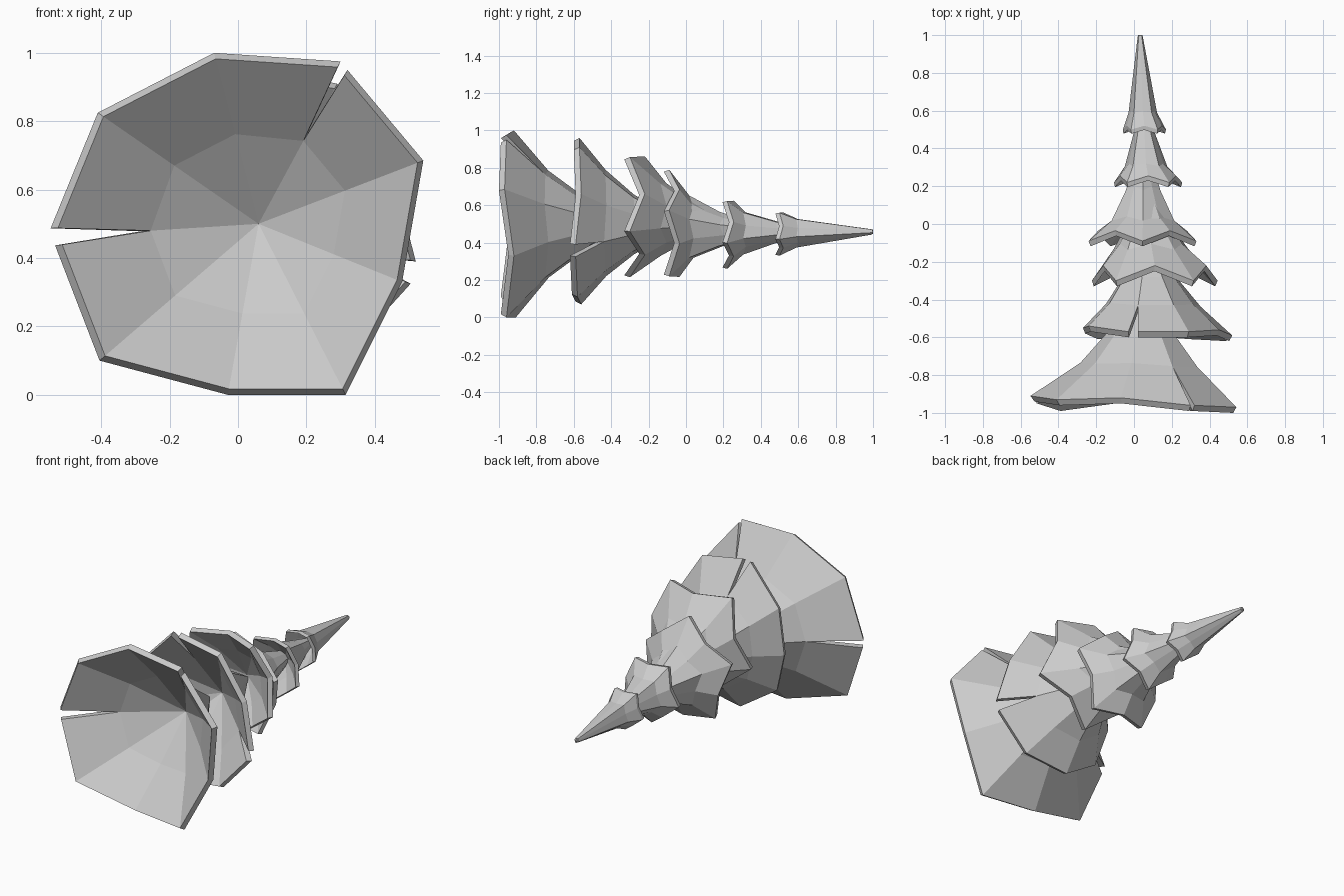
import bpy, bmesh, math
from mathutils import Vector

if "Cube" in bpy.data.objects:
    bpy.data.objects.remove(bpy.data.objects["Cube"])


def tier(name, rim, slits, axis, y0, mid, neck, tip_y, inner_y, t):
    """Hollow skirt of branches: rim -> mid ring -> neck ring -> tip, with thick notched edge."""
    bm = bmesh.new()
    n = len(rim)
    rim = [Vector(p) for p in rim]

    def toward(p, f, dy):
        return Vector((axis[0] + (p.x - axis[0]) * f,
                       y0 + (p.y - y0) * 0.4 + dy,
                       axis[1] + (p.z - axis[1]) * f))

    # a notch's two rim corners share one point on the upper rings
    share, bases = {}, []
    for i in range(n):
        if i - 1 in slits:
            share[i] = len(bases) - 1
        else:
            share[i] = len(bases)
            bases.append((rim[i] + rim[(i + 1) % n]) / 2 if i in slits else rim[i])
    add = bm.verts.new
    ro = [add(p) for p in rim]
    ri = [add((axis[0] + (p.x - axis[0]) * .965, p.y - t, axis[1] + (p.z - axis[1]) * .965))
          for p in rim]
    mo = [add(toward(b, *mid)) for b in bases]
    mi = [add(toward(b, mid[0] * .92, mid[1] - t * .8)) for b in bases]
    no = [add(toward(b, *neck)) for b in bases]
    top = add((axis[0], tip_y, axis[1]))
    inner = add((axis[0], inner_y, axis[1]))
    for i in range(n):
        j = (i + 1) % n
        a, b = share[i], share[j]
        if i in slits:
            for k in (i, j):
                bm.faces.new((ro[k], ri[k], mi[a], mo[a]))
            continue
        for quad in ((ro[i], ro[j], mo[b], mo[a]), (ri[i], ri[j], ro[j], ro[i]),
                     (ri[j], ri[i], mi[a], mi[b]), (mo[a], mo[b], no[b], no[a])):
            bm.faces.new(quad)
        bm.faces.new((no[a], no[b], top))
        bm.faces.new((mi[b], mi[a], inner))
    bmesh.ops.recalc_face_normals(bm, faces=bm.faces[:])
    me = bpy.data.meshes.new(name)
    bm.to_mesh(me)
    bm.free()
    bpy.context.collection.objects.link(bpy.data.objects.new(name, me))


def zigzag(cx, cz, rx, rz, y_low, y_high, start):
    """Five-pointed drooping rim."""
    pts = []
    for k in range(10):
        a = math.radians(start + 36 * k)
        f, y = (1, y_low) if k % 2 == 0 else (.82, y_high)
        pts.append((cx + rx * f * math.cos(a), y, cz + rz * f * math.sin(a)))
    return pts


# widest two skirts, with notches
tier("bottom_branches",
     [(.32, -.96, .95), (.30, -.96, .975), (-.07, -.92, 1.0), (-.41, -.93, .825),
      (-.548, -.91, .487), (-.535, -.92, .437), (-.405, -.96, .10), (-.03, -.91, 0),
      (.315, -.96, 0), (.48, -.92, .33), (.542, -.97, .685)],
     {0, 4}, (.06, .50), -.93, (.57, .19), (.32, .36), -.35, -.58, .03)
tier("second_branches",
     [(.29, -.57, .91), (.02, -.57, .96), (-.03, -.57, .955), (-.24, -.54, .74),
      (-.27, -.55, .46), (-.2, -.58, .22), (.03, -.56, .07), (.31, -.58, .11),
      (.505, -.59, .325), (.52, -.59, .39), (.45, -.56, .66)],
     {1, 8}, (.07, .49), -.57, (.64, .14), (.36, .29), 0, -.25, .03)

# zigzag skirts growing smaller toward the tip
tier("third_branches", zigzag(.11, .57, .35, .355, -.30, -.22, 54), set(),
     (.06, .50), -.26, (.6, .14), (.33, .28), .25, .0, .03)
tier("fourth_branches", zigzag(.045, .475, .30, .315, -.09, -.035, 18), set(),
     (.05, .46), -.06, (.58, .09), (.32, .25), .5, .12, .028)
tier("fifth_branches", zigzag(.075, .46, .19, .20, .22, .255, 54), set(),
     (.045, .46), .23, (.62, .08), (.32, .25), .7, .38, .025)
tier("top_branches", zigzag(.055, .457, .12, .127, .50, .52, 54), set(),
     (.03, .458), .50, (.66, .09), (.12, .492), 1.0, .65, .022)
